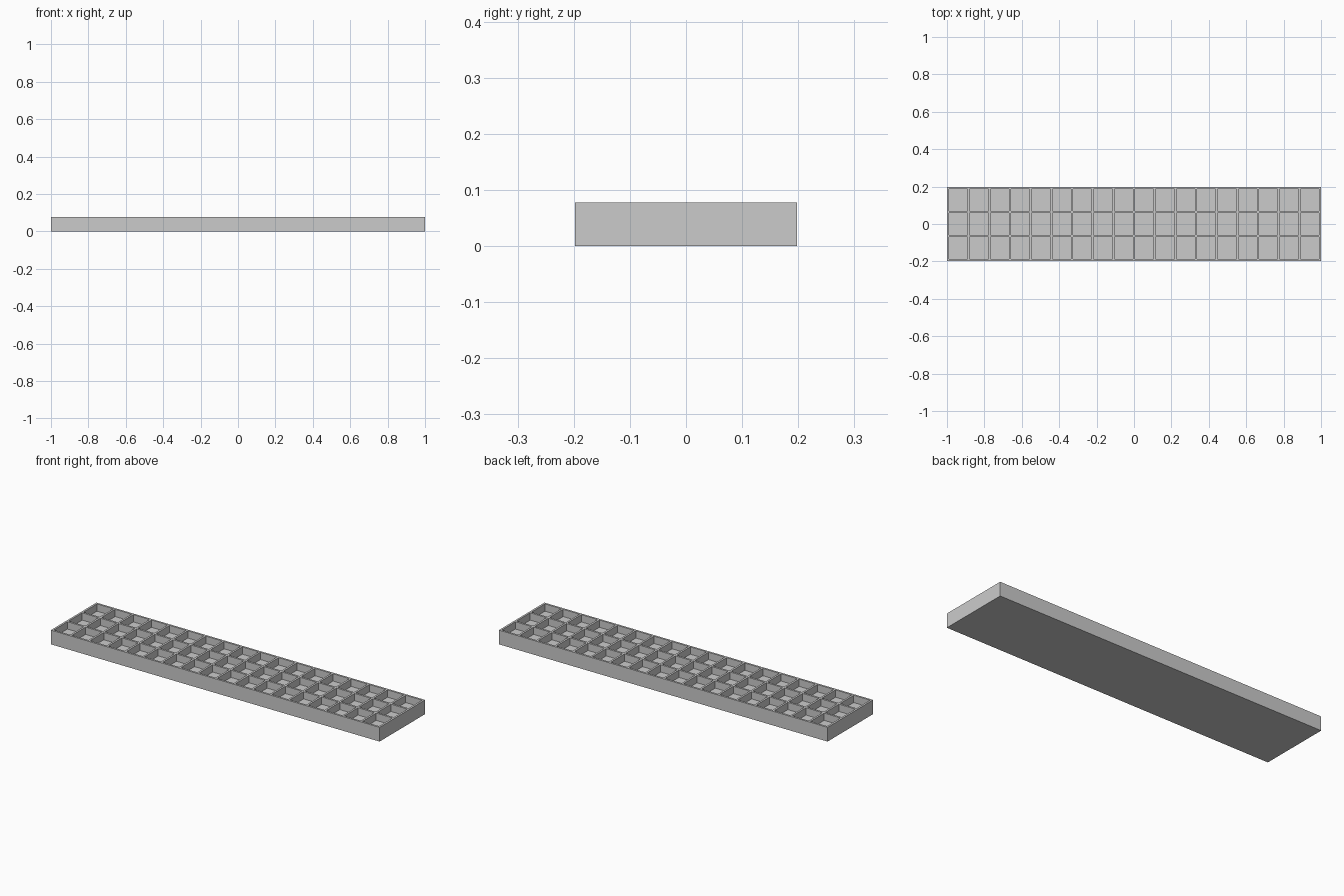
import bpy
import bmesh

cube = bpy.data.objects.get("Cube")
if cube:
    bpy.data.objects.remove(cube, do_unlink=True)

LENGTH, DEPTH, HEIGHT = 2.0, 0.396, 0.078
COLUMNS, ROWS = 18, 3
WALL = 0.011
FLOOR = 0.038

# Plain grey for the whole tray
grey = bpy.data.materials.new("grey")
grey.use_nodes = True
colour = (0.6, 0.6, 0.6, 1.0)
grey.diffuse_color = colour
grey.node_tree.nodes["Principled BSDF"].inputs["Base Color"].default_value = colour


def lines(size, count):
    """Edges of the outer walls and of every pocket along one axis."""
    pocket = (size - WALL * (count + 1)) / count
    edges = [-size / 2]
    for i in range(count):
        start = -size / 2 + WALL + i * (pocket + WALL)
        edges += [start, start + pocket]
    return edges + [size / 2]


# Rim grid: every odd cell in both directions is a pocket
xs, ys = lines(LENGTH, COLUMNS), lines(DEPTH, ROWS)
bm = bmesh.new()
grid = [[bm.verts.new((x, y, HEIGHT)) for y in ys] for x in xs]
pockets = []
for i in range(len(xs) - 1):
    for j in range(len(ys) - 1):
        face = bm.faces.new((grid[i][j], grid[i + 1][j],
                             grid[i + 1][j + 1], grid[i][j + 1]))
        if i % 2 and j % 2:
            pockets.append(face)

# Outer walls and underside
border = [e for e in bm.edges if e.is_boundary]
skirt = bmesh.ops.extrude_edge_only(bm, edges=border)["geom"]
for v in skirt:
    if isinstance(v, bmesh.types.BMVert):
        v.co.z = 0
bmesh.ops.holes_fill(bm, edges=[e for e in bm.edges if e.is_boundary])

# Sink the pockets down to their floors
for face in bmesh.ops.extrude_discrete_faces(bm, faces=pockets)["faces"]:
    rim = [v.co.copy() for v in face.verts]
    for v in face.verts:
        v.co.z = FLOOR

# Merge the flat cells into clean faces
bmesh.ops.recalc_face_normals(bm, faces=bm.faces)

mesh = bpy.data.meshes.new("compartment_tray")
bm.to_mesh(mesh)
bm.free()
mesh.materials.append(grey)
tray = bpy.data.objects.new("compartment_tray", mesh)
bpy.context.collection.objects.link(tray)
